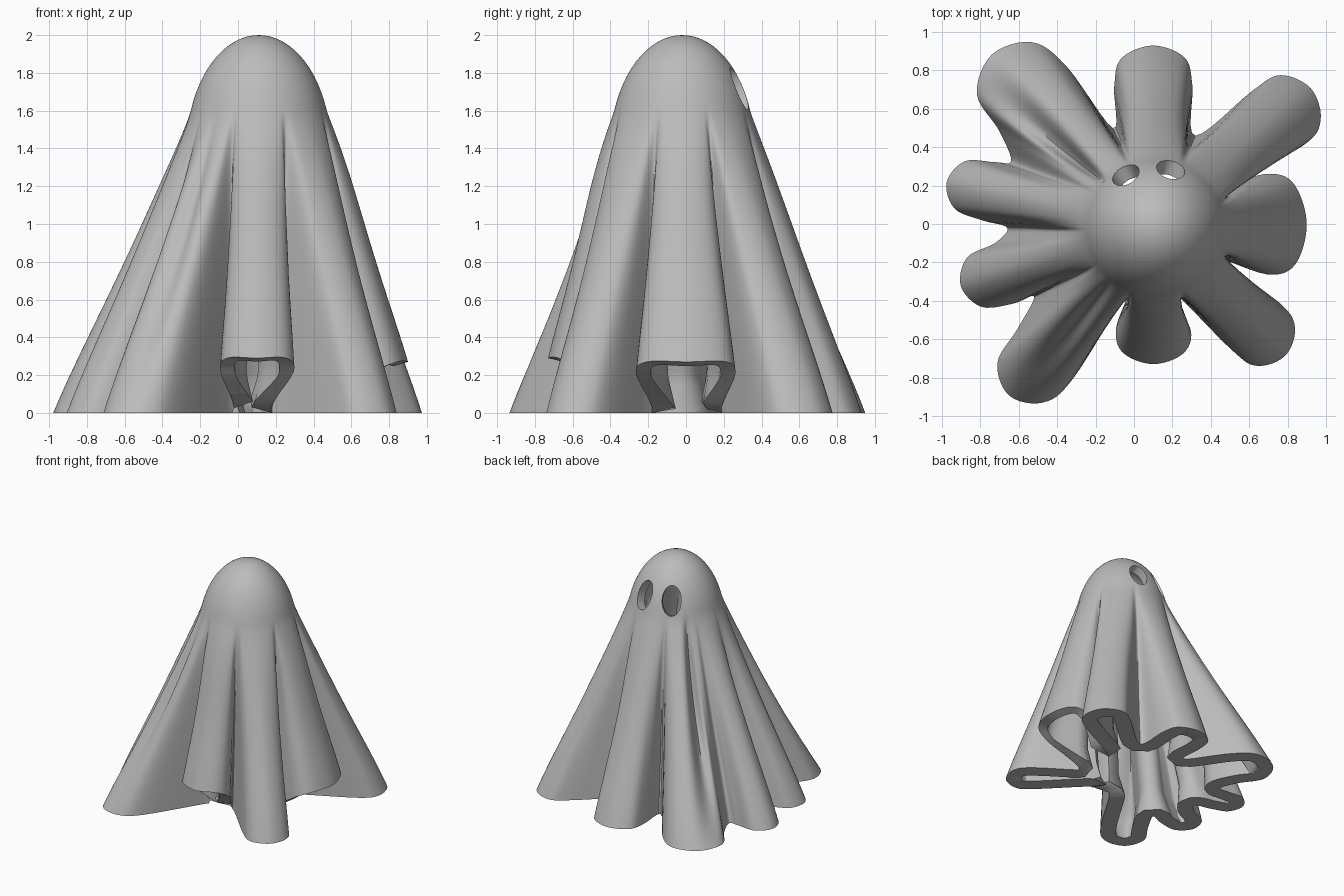
import bpy, bmesh, math
from mathutils import Vector, Matrix

cube = bpy.data.objects.get("Cube")
if cube:
    bpy.data.objects.remove(cube)

CENTRE = Vector((0.11, -0.02))
HEAD_R, HEAD_Z, TOP_Z = 0.36, 1.6, 2.0
DOME_ARC = math.radians(70)
THICK, ROWS, DOME_ROWS, STEPS = 0.13, 40, 14, 6

# Folds, anticlockwise from the back-left:
# centre x, y, half width, outward depth, hem height, then the valley after it
FOLDS = [
    (0.78, 0.58, 0.20, 0.19, 0.0, (0.32, 0.46)),
    (0.10, 0.76, 0.21, 0.17, 0.0, (-0.11, 0.50)),
    (-0.57, 0.70, 0.25, 0.25, 0.0, (-0.64, 0.33)),
    (-0.80, 0.18, 0.16, 0.18, 0.0, (-0.66, -0.02)),
    (-0.72, -0.27, 0.17, 0.19, 0.0, (-0.52, -0.38)),
    (-0.50, -0.72, 0.20, 0.23, 0.0, (-0.03, -0.35)),
    (0.10, -0.58, 0.20, 0.15, 0.29, (0.18, -0.33)),
    (0.66, -0.56, 0.18, 0.18, 0.0, (0.43, -0.18)),
    (0.73, 0.0, 0.27, 0.17, 0.27, (0.46, 0.19)),
]
# Extra grooves down the two biggest folds: direction in degrees, depth
GROOVES = [(140, 0.16), (231, 0.06)]


def fold_dir(fold):
    return (Vector(fold[:2]) - CENTRE).normalized()


def hem_controls():
    """Hem control vectors: x, y, hem height, direction on the head."""
    points = []
    for i, fold in enumerate(FOLDS):
        before, after = FOLDS[i - 1], FOLDS[(i + 1) % len(FOLDS)]
        out = fold_dir(fold)
        side = Vector((-out.y, out.x))
        cx, cy, width, depth, hem, valley = fold
        for k in range(-2, 3):
            a = math.radians(52 * k)
            p = Vector((cx, cy)) + out * depth * math.cos(a) + side * width * math.sin(a)
            edge = (out + fold_dir(after if k > 0 else before)).normalized()
            d = out.lerp(edge, (0, 0.42, 0.8)[abs(k)])
            points.append(Vector((*p, hem * (1, 1, 0.75)[abs(k)], *d)))
        points.append(Vector((*valley, 0, *(out + fold_dir(after)).normalized())))
    return points


def smooth_loop(pts, steps):
    """Closed Catmull-Rom curve through the control vectors."""
    n, loop = len(pts), []
    for i in range(n):
        a, b, c, d = (pts[(i + j) % n] for j in (-1, 0, 1, 2))
        for k in range(steps):
            t = k / steps
            loop.append(b + 0.5 * t * ((c - a) + t * ((2 * a - 5 * b + 4 * c - d)
                        + t * (3 * (b - c) + d - a))))
    return loop


def groove(xy):
    """How far a hem point's column sinks into a groove."""
    off = xy - CENTRE
    angle = math.degrees(math.atan2(off.y, off.x)) % 360
    return sum(depth * math.exp(-((angle - at) / 5) ** 2) for at, depth in GROOVES)


def apply_modifier(obj, name, kind, **settings):
    mod = obj.modifiers.new(name, kind)
    for key, value in settings.items():
        setattr(mod, key, value)
    bpy.context.view_layer.objects.active = obj
    bpy.ops.object.modifier_apply(modifier=name)


# Cloth skin: dome rings, then rings that spread into the folded hem
hem = smooth_loop(hem_controls(), STEPS)
dirs = [Vector(p[3:5]).normalized() for p in hem]
bm = bmesh.new()
rings = []
for j in range(1, DOME_ROWS):
    a = j / DOME_ROWS * DOME_ARC
    r = HEAD_R * math.sin(a) / math.sin(DOME_ARC)
    z = TOP_Z - (TOP_Z - HEAD_Z) * (1 - math.cos(a)) / (1 - math.cos(DOME_ARC))
    rings.append([bm.verts.new((*(CENTRE + d * r), z)) for d in dirs])
for j in range(ROWS + 1):
    t = j / ROWS
    spread = t ** 1.3 + 0.4 * t * t * (1 - t)
    shoulder = HEAD_R + 0.35 * t * (1 - t) ** 2
    ring = []
    for p, d in zip(hem, dirs):
        end = Vector(p[:2])
        sink = groove(end) * math.sin(math.pi * t)
        xy = (CENTRE + d * shoulder).lerp(end, spread) - d * sink
        ring.append(bm.verts.new((*xy, HEAD_Z + (max(p[2], 0) - HEAD_Z) * t)))
    rings.append(ring)
pole = bm.verts.new((*CENTRE, TOP_Z))
n = len(hem)
for i in range(n):
    k = (i + 1) % n
    bm.faces.new((pole, rings[0][i], rings[0][k]))
    for up, low in zip(rings, rings[1:]):
        bm.faces.new((up[i], low[i], low[k], up[k]))
mesh = bpy.data.meshes.new("ghost_cloth")
bm.to_mesh(mesh)
bm.free()
cloth = bpy.data.objects.new("ghost_cloth", mesh)
bpy.context.collection.objects.link(cloth)

# Thickness, heavier near the floor, with the hem resting flat
group = cloth.vertex_groups.new(name="thickness")
for v in mesh.vertices:
    group.add([v.index], max(0.6, 1 - 2 * v.co.z), 'REPLACE')
apply_modifier(cloth, "thickness", 'SOLIDIFY', thickness=THICK, offset=-1,
               vertex_group=group.name)
for v in cloth.data.vertices:
    v.co.z = max(v.co.z, 0)

# Eye holes through the back of the head
for name, angle in (("left_eye_cutter", 75), ("right_eye_cutter", 119)):
    a = math.radians(angle)
    spot = CENTRE + Vector((math.cos(a), math.sin(a))) * 0.32
    bm = bmesh.new()
    place = (Matrix.Translation((*spot, 1.72)) @ Matrix.Rotation(a, 4, 'Z')
             @ Matrix.Rotation(math.radians(70), 4, 'Y')
             @ Matrix.Diagonal((0.12, 0.075, 1, 1)))
    bmesh.ops.create_cone(bm, cap_ends=True, segments=40, radius1=1, radius2=1,
                          depth=0.3, matrix=place)
    cut_mesh = bpy.data.meshes.new(name)
    bm.to_mesh(cut_mesh)
    bm.free()
    cutter = bpy.data.objects.new(name, cut_mesh)
    bpy.context.collection.objects.link(cutter)
    apply_modifier(cloth, "eye_hole", 'BOOLEAN', object=cutter,
                   operation='DIFFERENCE', solver='EXACT')
    bpy.data.objects.remove(cutter)

# Plain grey cloth
grey = bpy.data.materials.new("grey_cloth")
grey.use_nodes = True
grey.diffuse_color = (0.5, 0.5, 0.5, 1)
grey.node_tree.nodes["Principled BSDF"].inputs["Base Color"].default_value = (0.5, 0.5, 0.5, 1)
cloth.data.materials.clear()
cloth.data.materials.append(grey)
bpy.ops.object.select_all(action='DESELECT')
cloth.select_set(True)
bpy.context.view_layer.objects.active = cloth
bpy.ops.object.shade_smooth_by_angle(angle=math.radians(50))
